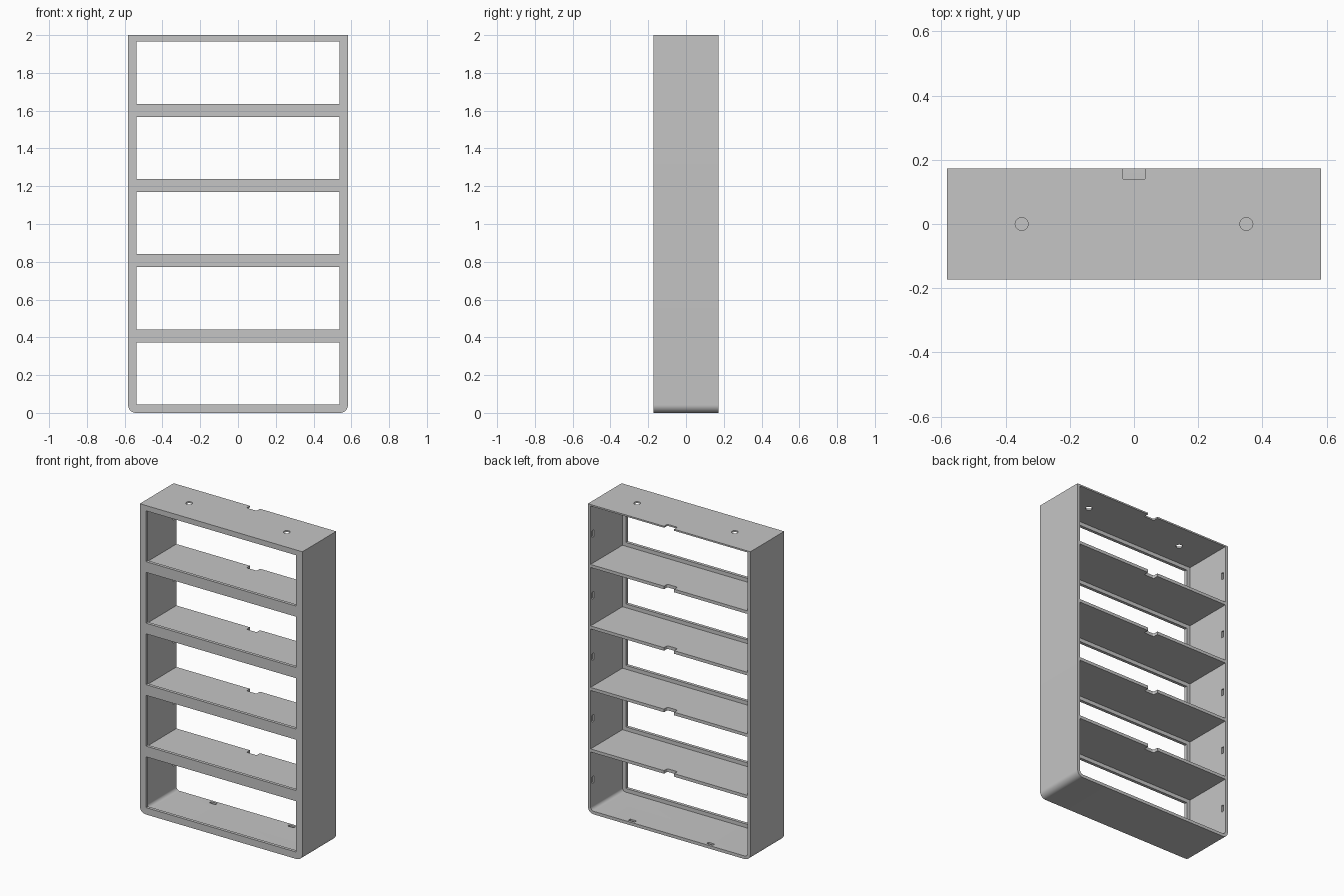
import bpy, bmesh, math

HALF_W, HALF_D, HEIGHT = 0.582, 0.173, 2.0
WALL, LIP, MODULE, BAYS = 0.02, 0.0245, 0.398, 5
PLATE = WALL / 2          # half a shelf; the top plate has this thickness

cube = bpy.data.objects.get("Cube")
if cube:
    bpy.data.objects.remove(cube, do_unlink=True)

grey = bpy.data.materials.new("light_grey")
grey.use_nodes = True
colour = (0.56, 0.56, 0.56, 1)
grey.diffuse_color = colour
grey.node_tree.nodes["Principled BSDF"].inputs["Base Color"].default_value = colour


def prism(bm, outline, vector):
    """Close an outline into a face and extrude it along a vector."""
    face = bm.faces.new([bm.verts.new(p) for p in outline])
    new = bmesh.ops.extrude_face_region(bm, geom=[face])["geom"]
    verts = [g for g in new if isinstance(g, bmesh.types.BMVert)]
    bmesh.ops.translate(bm, verts=verts, vec=vector)


def rounded_bottom(half, low, high, r, steps=10):
    """Rectangle whose two lower corners are rounded, as (u, v) pairs."""
    pts = [(half, high), (-half, high)]
    for cx, start in ((r - half, math.pi), (half - r, 1.5 * math.pi)):
        for i in range(steps + 1):
            a = start + i / steps * math.pi / 2
            pts.append((cx + r * math.cos(a), low + r + r * math.sin(a)))
    return pts


def box(bm, x, y, z):
    prism(bm, [(x[0], y[0], z[0]), (x[1], y[0], z[0]),
               (x[1], y[1], z[0]), (x[0], y[1], z[0])], (0, 0, z[1] - z[0]))


def upright(bm, outline, y0, y1):
    prism(bm, [(u, y0, v) for u, v in outline], (0, y1 - y0, 0))


def finish(bm, name):
    bmesh.ops.recalc_face_normals(bm, faces=bm.faces[:])
    mesh = bpy.data.meshes.new(name)
    bm.to_mesh(mesh)
    bm.free()
    mesh.materials.append(grey)
    obj = bpy.data.objects.new(name, mesh)
    bpy.context.collection.objects.link(obj)
    return obj


def cut(target, bm, name):
    """Subtract the cutter from the target, then discard it."""
    cutter = finish(bm, name)
    cutter.hide_render = True
    mod = target.modifiers.new(name, "BOOLEAN")
    mod.operation, mod.solver, mod.object = "DIFFERENCE", "EXACT", cutter
    bpy.context.view_layer.objects.active = target
    bpy.ops.object.modifier_apply(modifier=name)
    bpy.data.objects.remove(cutter, do_unlink=True)


# Outer block with rounded lower corners
bm = bmesh.new()
upright(bm, rounded_bottom(HALF_W, 0, HEIGHT, 0.042), -HALF_D, HALF_D)
case = finish(bm, "shelf_case")

bay_tops = [HEIGHT - MODULE * i for i in range(BAYS)]
inner = HALF_W - WALL

# Compartments open to the back; the lowest follows the rounded corners
bm = bmesh.new()
for i, top in enumerate(bay_tops):
    low, high = top - MODULE + PLATE, top - PLATE
    if i == BAYS - 1:
        upright(bm, rounded_bottom(inner, low, high, 0.022), WALL - HALF_D, HALF_D + 0.1)
    else:
        box(bm, (-inner, inner), (WALL - HALF_D, HALF_D + 0.1), (low, high))
cut(case, bm, "compartments")

# Front windows, leaving a lip round each compartment
bm = bmesh.new()
edge = PLATE + LIP
for top in bay_tops:
    box(bm, (LIP - inner, inner - LIP), (-HALF_D - 0.1, 0), (top - MODULE + edge, top - edge))
cut(case, bm, "front_windows")

# Cable notches at the back of the top and the shelves
bm = bmesh.new()
notch = rounded_bottom(0.036, 0.139, HALF_D + 0.05, 0.006, 4)
for top in bay_tops:
    prism(bm, [(u, v, top - 0.03) for u, v in notch], (0, 0, 0.06))

# Screw holes through the top
for x in (-0.35, 0.35):
    ring = [(x + 0.02 * math.cos(a), 0.02 * math.sin(a), HEIGHT - 0.05)
            for a in (math.tau * i / 32 for i in range(32))]
    prism(bm, ring, (0, 0, 0.1))

# Shallow slots in the side walls and the floor
deep = 0.01
slot_y = (0.138, 0.157)
for side in (-1, 1):
    for top in bay_tops:
        mid = top - MODULE / 2
        xs = sorted((side * (inner - 0.01), side * (inner + deep)))
        box(bm, xs, slot_y, (mid - 0.022, mid + 0.022))
    box(bm, (side * 0.28 - 0.022, side * 0.28 + 0.022), slot_y, (WALL - deep, WALL + 0.01))
cut(case, bm, "notches_holes_slots")

# Smooth the rounded corners, keep the edges sharp
bpy.ops.object.select_all(action="DESELECT")
case.select_set(True)
bpy.context.view_layer.objects.active = case
bpy.ops.object.shade_smooth_by_angle(angle=math.radians(30))
